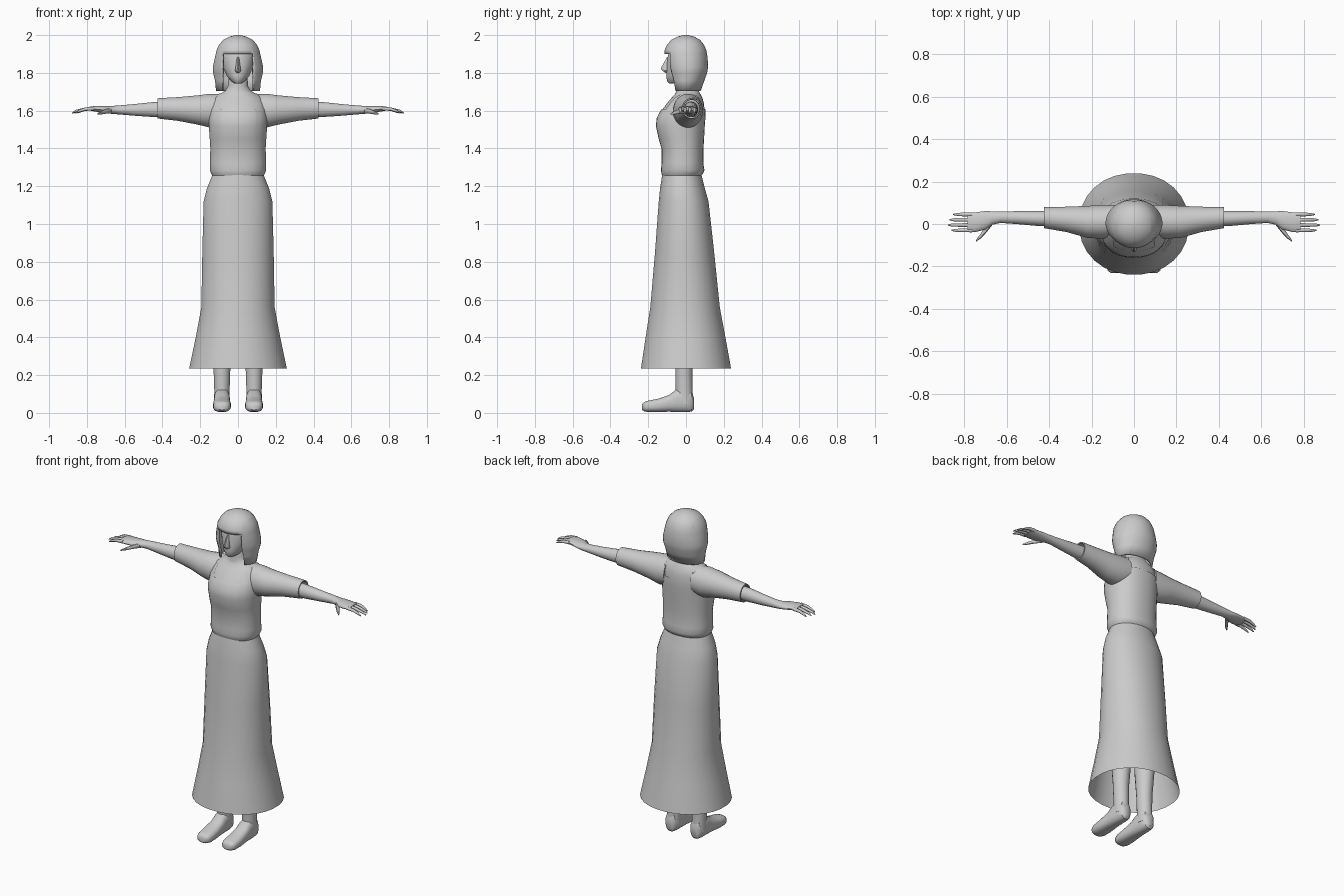
import bpy, bmesh, math
from mathutils import Vector

grey = bpy.data.materials.new("plain grey")
grey.diffuse_color = (0.6, 0.6, 0.6, 1)


def ring(centre, u, v, n, power):
    """Superellipse ring spanned by half-axis vectors u and v."""
    pts = []
    for i in range(n):
        a = 2 * math.pi * (i + 0.5) / n
        c, s = math.cos(a), math.sin(a)
        e = 2 / power
        pts.append(centre + u * math.copysign(abs(c) ** e, c) + v * math.copysign(abs(s) ** e, s))
    return pts


def loft(name, rings, caps=(True, True), window=None, angle=40):
    """Skin a list of point rings; window = (half width, z low, z high, y max) is cut out."""
    bm = bmesh.new()
    loops = [[bm.verts.new(p) for p in r] for r in rings]
    n = len(loops[0])
    for a, b in zip(loops, loops[1:]):
        for i in range(n):
            j = (i + 1) % n
            bm.faces.new((a[i], a[j], b[j], b[i]))
    for use, loop in zip(caps, (loops[0], loops[-1])):
        if use:
            bm.faces.new(loop)
    bmesh.ops.recalc_face_normals(bm, faces=bm.faces)
    if window:
        w, lo, hi, ymax = window
        for co, no in (((w, 0, 0), (1, 0, 0)), ((-w, 0, 0), (1, 0, 0)),
                       ((0, 0, lo), (0, 0, 1)), ((0, 0, hi), (0, 0, 1))):
            bmesh.ops.bisect_plane(bm, geom=bm.verts[:] + bm.edges[:] + bm.faces[:],
                                   plane_co=co, plane_no=no)
        gone = []
        for f in bm.faces:
            c = f.calc_center_median()
            if abs(c.x) < w and lo < c.z < hi and c.y < ymax:
                gone.append(f)
        bmesh.ops.delete(bm, geom=gone, context='FACES')
    me = bpy.data.meshes.new(name)
    bm.to_mesh(me)
    bm.free()
    me.materials.append(grey)
    ob = bpy.data.objects.new(name, me)
    bpy.context.collection.objects.link(ob)
    bpy.ops.object.select_all(action='DESELECT')
    ob.select_set(True)
    bpy.context.view_layer.objects.active = ob
    bpy.ops.object.shade_smooth_by_angle(angle=math.radians(angle))
    return ob


def upright(rows, n=32, power=2, x=0):
    """Rows of (z, half width, y front, y back)."""
    return [ring(Vector((x, (f + b) / 2, z)), Vector((w, 0, 0)),
                 Vector((0, (b - f) / 2, 0)), n, power) for z, w, f, b in rows]


def sideways(rows, side, n=20, power=2):
    """Rows of (x, y, z, half depth, half height), mirrored by side."""
    return [ring(Vector((side * x, y, z)), Vector((0, ry, 0)), Vector((0, 0, rz)), n, power)
            for x, y, z, ry, rz in rows]


# Long flared skirt, open at the hem
loft("skirt", upright([(0.235, .26, -.24, .24), (0.40, .225, -.215, .21), (0.56, .195, -.19, .18),
                       (0.85, .19, -.165, .15), (1.12, .183, -.145, .12), (1.19, .165, -.138, .10),
                       (1.27, .132, -.125, .08)], 28, 2.1), (False, True))

# Blouse with a square neckline open over the shoulders
BODY = [(1.25, .132, -.122, .075), (1.265, .142, -.13, .09), (1.285, .15, -.133, .098),
        (1.32, .149, -.13, .092), (1.40, .147, -.13, .093), (1.45, .15, -.145, .096),
        (1.52, .155, -.16, .10), (1.56, .156, -.156, .103), (1.60, .153, -.135, .104),
        (1.64, .145, -.105, .10), (1.67, .13, -.08, .092), (1.69, .10, -.062, .08)]
loft("blouse", upright(BODY, 36, 2.2), window=(.095, 1.61, 1.8, 1))

# Chest and neck just under the blouse
skin = [(z, w - .005, f + .005, b - .005) for z, w, f, b in BODY[6:]]
skin += [(1.705, .068, -.052, .068), (1.73, .053, -.05, .055), (1.80, .05, -.045, .05)]
loft("chest_and_neck", upright(skin, 32, 2.1))

# Head, nose and hair
loft("head", upright([(1.745, .018, -.09, -.04), (1.755, .035, -.10, 0), (1.785, .06, -.105, .05),
                      (1.83, .08, -.102, .08), (1.88, .092, -.098, .09), (1.93, .09, -.088, .085),
                      (1.97, .055, -.05, .05)]))
loft("nose", upright([(1.80, .008, -.108, -.08), (1.812, .017, -.127, -.08),
                      (1.825, .014, -.134, -.08), (1.86, .009, -.114, -.08),
                      (1.885, .006, -.10, -.08)], 12))
hair = loft("hair", upright([(1.705, .117, -.078, .078), (1.76, .122, -.09, .098),
                             (1.80, .132, -.10, .112), (1.83, .134, -.108, .117),
                             (1.88, .123, -.115, .115), (1.92, .114, -.114, .108),
                             (1.95, .10, -.10, .095), (1.975, .078, -.078, .075),
                             (1.992, .045, -.045, .043), (2.0, .012, -.012, .012)], 36),
            (False, True), window=(.082, 1.6, 1.90, -.02))
thick = hair.modifiers.new("thickness", 'SOLIDIFY')
thick.thickness, thick.offset = .012, -1

for side, tag in ((1, "left"), (-1, "right")):
    # Wide sleeve with a hollow cuff
    loft(tag + "_sleeve", sideways([(.09, .015, 1.605, .075, .083), (.15, .01, 1.60, .08, .09),
                                    (.22, .01, 1.604, .076, .077), (.32, .022, 1.609, .06, .063),
                                    (.425, .03, 1.612, .05, .054), (.425, .03, 1.612, .044, .047),
                                    (.38, .03, 1.612, .042, .045)], side, 24), (True, False))
    # Forearm and palm
    loft(tag + "_arm", sideways([(.34, .026, 1.607, .038, .042), (.45, .026, 1.606, .036, .04),
                                 (.55, .03, 1.604, .031, .031), (.63, .032, 1.604, .027, .024),
                                 (.67, .028, 1.604, .032, .021), (.70, .018, 1.606, .044, .019),
                                 (.75, .008, 1.61, .047, .016), (.785, .008, 1.611, .044, .010)], side))
    # Fingers drooping towards their tips
    for k, (y, tip) in enumerate(((.045, .853), (.02, .87), (-.005, .878), (-.03, .86))):
        loft(f"{tag}_finger_{k + 1}",
             sideways([(.765, y, 1.611, .0095, .010), (.81, y, 1.608, .009, .009),
                       (tip - .02, y, 1.598, .0075, .007), (tip, y, 1.588, .003, .003)], side, 10))
    # Thumb
    loft(tag + "_thumb", sideways([(.67, .01, 1.600, .018, .016), (.70, -.028, 1.596, .017, .012),
                                   (.725, -.058, 1.589, .012, .009),
                                   (.745, -.08, 1.583, .004, .004)], side, 10))
    # Leg down to the ankle
    loft(tag + "_leg", upright([(.05, .042, -.05, .04), (.12, .041, -.055, .035), (.235, .045, -.057, .034),
                                (.40, .055, -.07, .05), (.60, .055, -.07, .045), (.90, .075, -.09, .07),
                                (1.15, .07, -.09, .07)], 20, 2, side * .085))
    # Foot lofted from heel to toe, rows of (y, half width, bottom, top)
    foot = [(.042, .018, .02, .08), (.03, .034, .006, .115), (0, .041, .004, .13), (-.05, .042, .004, .125),
            (-.09, .044, .006, .095), (-.15, .048, .004, .075), (-.20, .046, .004, .065),
            (-.222, .038, .008, .058), (-.232, .022, .016, .046)]
    loft(tag + "_foot", [ring(Vector((side * .085, y, (lo + hi) / 2)), Vector((w, 0, 0)),
                              Vector((0, 0, (hi - lo) / 2)), 20, 2.6) for y, w, lo, hi in foot])
